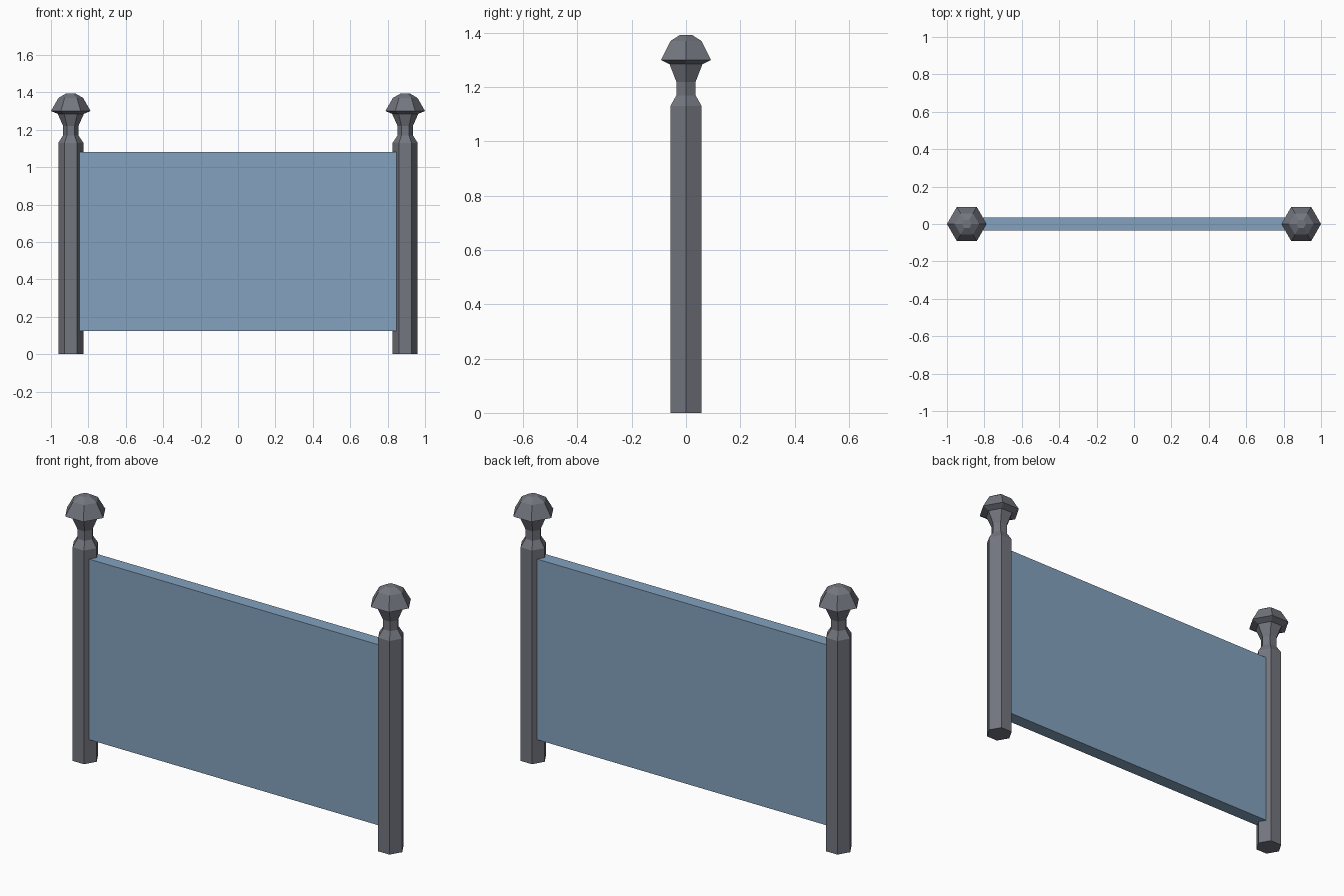
import bpy, bmesh, math

if "Cube" in bpy.data.objects:
    bpy.data.objects.remove(bpy.data.objects["Cube"])

POST_X = 0.894
# (radius, height) outline of a post, from the ground to the finial tip
PROFILE = [(0.067, 0), (0.067, 0.125), (0.067, 1.13), (0.041, 1.17), (0.041, 1.22),
           (0.07, 1.285), (0.106, 1.30), (0.066, 1.37), (0.026, 1.393)]


def material(name, color):
    mat = bpy.data.materials.new(name)
    mat.diffuse_color = (*color, 1)
    mat.use_nodes = True
    mat.node_tree.nodes["Principled BSDF"].inputs["Base Color"].default_value = mat.diffuse_color
    return mat


def add_object(name, bm, mat):
    bmesh.ops.recalc_face_normals(bm, faces=bm.faces)
    mesh = bpy.data.meshes.new(name)
    bm.to_mesh(mesh)
    bm.free()
    mesh.materials.append(mat)
    obj = bpy.data.objects.new(name, mesh)
    bpy.context.collection.objects.link(obj)
    return obj


def hex_post(name, x, mat):
    bm = bmesh.new()
    rings = [[bm.verts.new((r * math.cos(math.tau * i / 6), r * math.sin(math.tau * i / 6), z))
              for i in range(6)] for r, z in PROFILE]
    for low, high in zip(rings, rings[1:]):
        for i in range(6):
            j = (i + 1) % 6
            bm.faces.new((low[i], low[j], high[j], high[i]))
    bm.faces.new(rings[0][::-1])
    bm.faces.new(rings[-1])
    obj = add_object(name, bm, mat)
    obj.location.x = x
    return obj


iron = material("dark_iron", (0.17, 0.18, 0.21))
blue = material("blue_panel", (0.23, 0.36, 0.52))

# Six-sided posts with mushroom finials
for side, x in (("left", -POST_X), ("right", POST_X)):
    hex_post(side + "_post", x, iron)

# Flat panel, its ends tucked into the posts
bm = bmesh.new()
bmesh.ops.create_cube(bm, size=1)
bmesh.ops.scale(bm, vec=(1.70, 0.07, 0.955), verts=bm.verts)
panel = add_object("panel", bm, blue)
panel.location.z = 0.125 + 0.955 / 2
